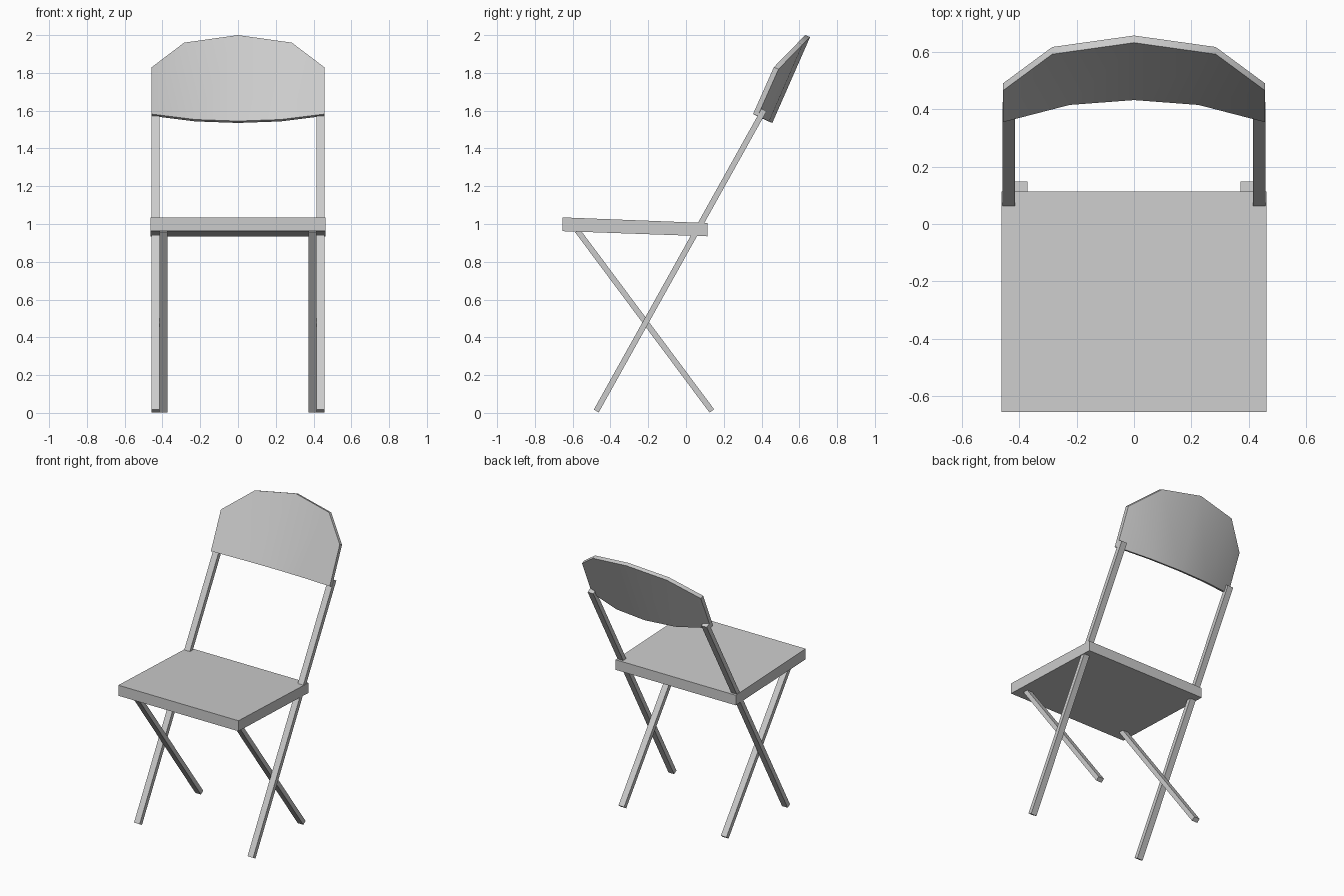
import bpy
import bmesh
import math
from mathutils import Vector

cube = bpy.data.objects.get("Cube")
if cube:
    bpy.data.objects.remove(cube, do_unlink=True)

grey = bpy.data.materials.new("light_grey")
grey.use_nodes = True
GREY = (0.6, 0.6, 0.6, 1)
grey.diffuse_color = GREY
grey.node_tree.nodes["Principled BSDF"].inputs["Base Color"].default_value = GREY


def finish(name, bm):
    bmesh.ops.recalc_face_normals(bm, faces=bm.faces)
    mesh = bpy.data.meshes.new(name)
    bm.to_mesh(mesh)
    bm.free()
    mesh.materials.append(grey)
    obj = bpy.data.objects.new(name, mesh)
    bpy.context.collection.objects.link(obj)
    return obj


def side_prism(name, outline, x0, x1):
    """Extrude a (y, z) outline sideways from x0 to x1."""
    bm = bmesh.new()
    face = bm.faces.new([bm.verts.new((x0, y, z)) for y, z in outline])
    ext = bmesh.ops.extrude_face_region(bm, geom=[face])["geom"]
    bmesh.ops.translate(bm, vec=(x1 - x0, 0, 0),
                        verts=[v for v in ext if isinstance(v, bmesh.types.BMVert)])
    return finish(name, bm)


def bar(name, start, end, width, x0, x1):
    """Square-ended bar between two (y, z) points."""
    a, b = Vector(start), Vector(end)
    d = (b - a).normalized()
    n = Vector((-d.y, d.x)) * width / 2
    return side_prism(name, [a + n, b + n, b - n, a - n], x0, x1)


# Seat slab, slightly higher at the front
side_prism("seat", [(-0.655, 1.035), (0.113, 1.005), (0.113, 0.935), (-0.655, 0.962)],
           -0.462, 0.462)

# Crossed legs; the long pair carries on up to the backrest
for side, s in (("left", 1), ("right", -1)):
    bar(side + "_long_leg", (-0.475, 0.01), (0.413, 1.603), 0.03, s * 0.415, s * 0.458)
    bar(side + "_short_leg", (0.137, 0.01), (-0.575, 0.965), 0.03, s * 0.372, s * 0.415)

# Curved backrest: half profiles from the centre outwards, mirrored
bottom = [(0, 0.432, 1.545), (0.225, 0.415, 1.553), (0.457, 0.355, 1.582)]
top = [(0, 0.632, 2.0), (0.285, 0.592, 1.96), (0.457, 0.465, 1.83)]


def full(half):
    return [(-x, y, z) for x, y, z in half[:0:-1]] + half


bm = bmesh.new()
low = [bm.verts.new(p) for p in full(bottom)]
high = [bm.verts.new(p) for p in full(top)]
front = [bm.faces.new((low[i], low[i + 1], high[i + 1], high[i]))
         for i in range(len(low) - 1)]
ext = bmesh.ops.extrude_face_region(bm, geom=front, use_keep_orig=True)["geom"]
bmesh.ops.translate(bm, vec=(0, 0.025, -0.01),
                    verts=[v for v in ext if isinstance(v, bmesh.types.BMVert)])
backrest = finish("backrest", bm)
bpy.ops.object.select_all(action="DESELECT")
backrest.select_set(True)
bpy.context.view_layer.objects.active = backrest
bpy.ops.object.shade_smooth_by_angle(angle=math.radians(35))
